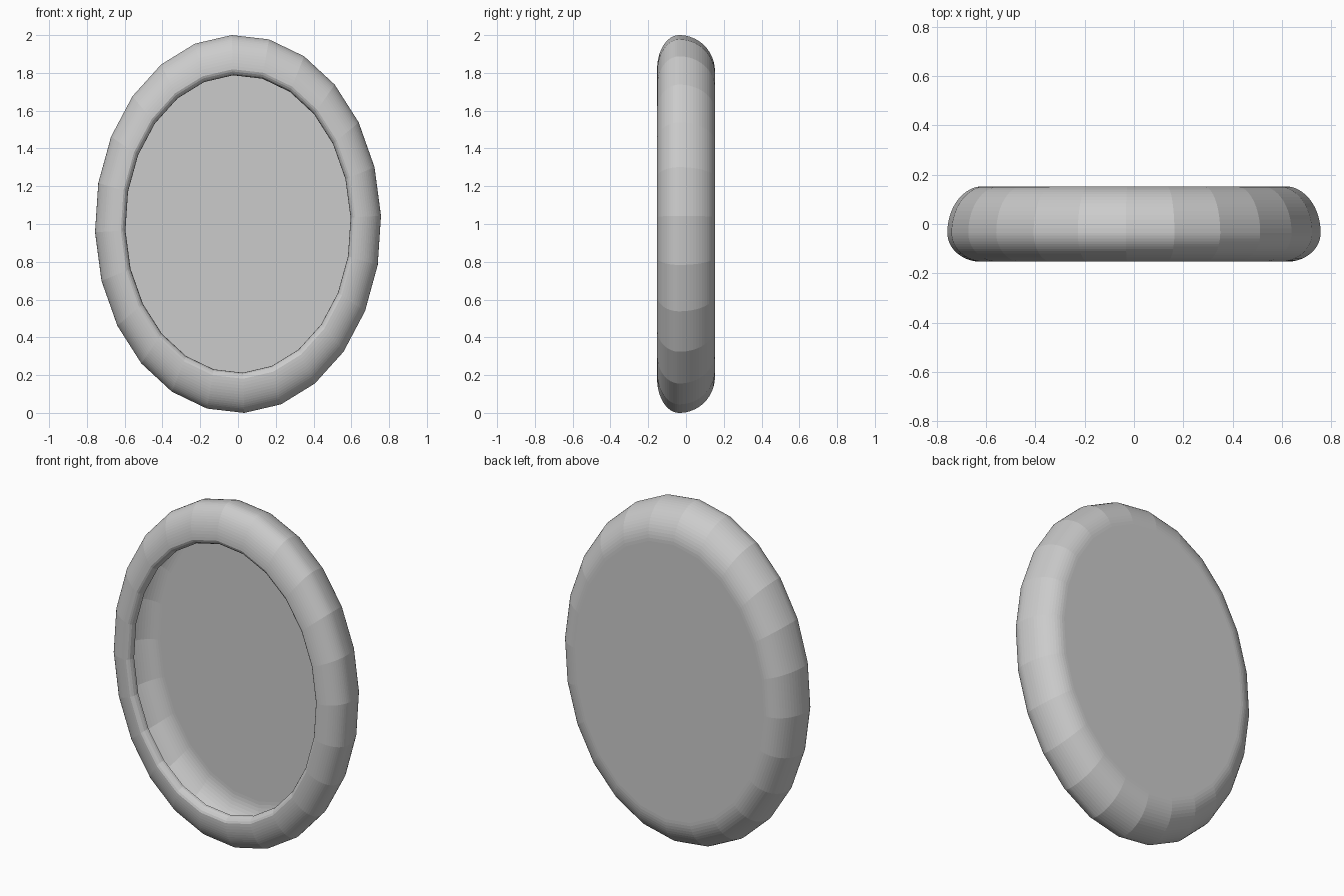
import bpy, bmesh
from math import sin, cos, pi, radians

if "Cube" in bpy.data.objects:
    bpy.data.objects.remove(bpy.data.objects["Cube"])

SIDES, STEPS = 24, 16
WIDTH = 0.757          # oval width relative to height

# Cross-section (radius, y): curled front lip, front round, back round
profile = [(0.788, -0.11), (0.790, -0.125), (0.797, -0.139), (0.808, -0.148)]
for i in range(STEPS + 1):
    a = pi / 2 * (1 - i / STEPS)
    profile.append((0.82 + 0.181 * cos(a), -0.036 - 0.117 * sin(a)))
for i in range(1, STEPS + 1):
    a = pi / 2 * i / STEPS
    profile.append((0.81 + 0.191 * cos(a), -0.036 + 0.189 * sin(a)))

# Sweep the section around the oval
bm = bmesh.new()
rings = []
for r, y in profile:
    ring = []
    for k in range(SIDES):
        t = 2 * pi * k / SIDES + radians(2.5)
        ring.append(bm.verts.new((WIDTH * r * cos(t), y, 1 + r * sin(t))))
    rings.append(ring)
for a, b in zip(rings, rings[1:]):
    for k in range(SIDES):
        n = (k + 1) % SIDES
        bm.faces.new((a[k], a[n], b[n], b[k]))

# Flat back panel closes the rear; the front stays open
bm.faces.new(rings[-1])
bmesh.ops.recalc_face_normals(bm, faces=bm.faces[:])
back = max(bm.faces, key=lambda f: f.calc_center_median().y)
if back.normal.y < 0:
    bmesh.ops.reverse_faces(bm, faces=bm.faces[:])

mesh = bpy.data.meshes.new("oval_frame")
bm.to_mesh(mesh)
bm.free()
frame = bpy.data.objects.new("oval_frame", mesh)
bpy.context.collection.objects.link(frame)
